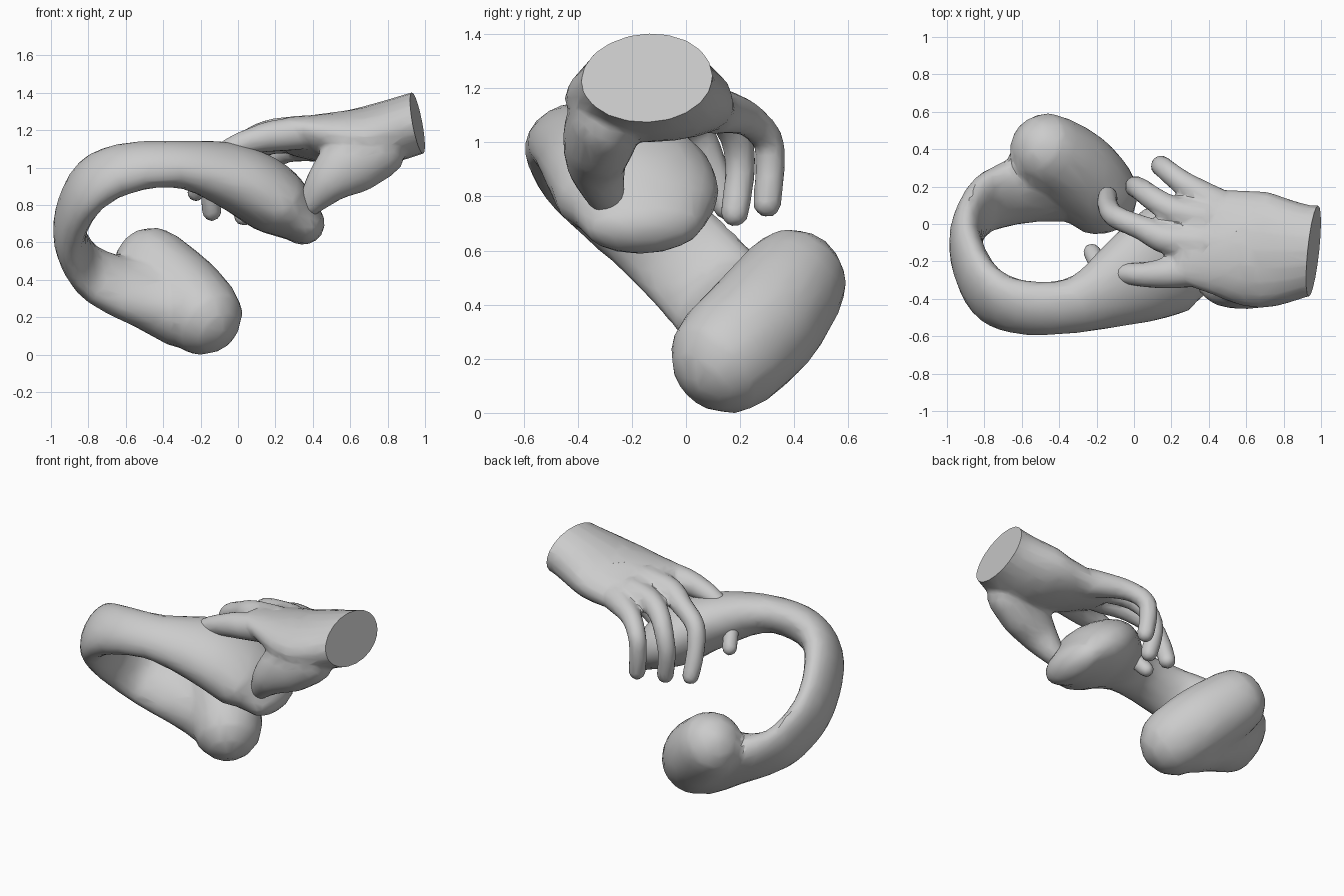
import bpy, bmesh, math
from mathutils import Vector

if "Cube" in bpy.data.objects:
    bpy.data.objects.remove(bpy.data.objects["Cube"])

N = 20


def spline(a, b, c, d, t):
    return 0.5 * (2*b + (c - a)*t + (2*a - 5*b + 4*c - d)*t*t + (3*b - a - 3*c + d)*t**3)


def tube(bm, pts, steps=5):
    """Round-ended loft; point = x, y, z, wide radius, thin radius, tilt of the wide axis in yz."""
    pts = [p if len(p) == 6 else (*p, p[3], 0) for p in pts]
    e = [pts[0]] + pts + [pts[-1]]
    path = []
    for i in range(1, len(e) - 2):
        for s in range(steps):
            path.append([spline(e[i-1][k], e[i][k], e[i+1][k], e[i+2][k], s/steps) for k in range(6)])
    path.append(list(pts[-1]))
    co = [Vector(p[:3]) for p in path]
    rings = []

    def ring(c, t, p, scale):
        a = math.radians(p[5])
        u = Vector((0, math.cos(a), math.sin(a)))
        u = (u - t * u.dot(t)).normalized()
        v = t.cross(u)
        rings.append([bm.verts.new(c + scale * (u*p[3]*math.cos(w) + v*p[4]*math.sin(w)))
                      for w in (2*math.pi*k/N for k in range(N))])

    last = len(co) - 1
    for i, p in enumerate(path):
        t = (co[min(i+1, last)] - co[max(i-1, 0)]).normalized()
        r = min(p[3], p[4])
        if i == 0:
            for w in (80, 55, 28):
                ring(co[i] - t*r*math.sin(math.radians(w)), t, p, math.cos(math.radians(w)))
        ring(co[i], t, p, 1)
        if i == last:
            for w in (28, 55, 80):
                ring(co[i] + t*r*math.sin(math.radians(w)), t, p, math.cos(math.radians(w)))
    for a, b in zip(rings, rings[1:]):
        for k in range(N):
            bm.faces.new((a[k], a[(k+1) % N], b[(k+1) % N], b[k]))
    bm.faces.new(rings[0][::-1])
    bm.faces.new(rings[-1])


def build(name, tubes, voxel, ratio, cut=None):
    """Fuse the tubes into one skin, thin the mesh, and optionally slice it flat."""
    bm = bmesh.new()
    for t in tubes:
        tube(bm, t)
    bmesh.ops.recalc_face_normals(bm, faces=bm.faces)
    me = bpy.data.meshes.new(name)
    bm.to_mesh(me)
    bm.free()
    ob = bpy.data.objects.new(name, me)
    bpy.context.collection.objects.link(ob)
    bpy.ops.object.select_all(action='DESELECT')
    ob.select_set(True)
    bpy.context.view_layer.objects.active = ob
    m = ob.modifiers.new("fuse", 'REMESH')
    m.mode, m.voxel_size = 'VOXEL', voxel
    m = ob.modifiers.new("soften", 'SMOOTH')
    m.factor, m.iterations = 0.5, 5
    m = ob.modifiers.new("thin", 'DECIMATE')
    m.ratio = ratio
    for m in list(ob.modifiers):
        bpy.ops.object.modifier_apply(modifier=m.name)
    if cut:
        me = ob.data
        bm = bmesh.new()
        bm.from_mesh(me)
        res = bmesh.ops.bisect_plane(bm, geom=bm.verts[:] + bm.edges[:] + bm.faces[:],
                                     plane_co=cut[0], plane_no=cut[1], clear_outer=True)
        edges = [g for g in res['geom_cut'] if isinstance(g, bmesh.types.BMEdge)]
        bmesh.ops.contextual_create(bm, geom=edges)
        bmesh.ops.recalc_face_normals(bm, faces=bm.faces)
        bm.to_mesh(me)
        bm.free()
    bpy.ops.object.shade_smooth_by_angle(angle=math.radians(30))
    return ob


# curved handset: earpiece, bent grip, mouthpiece
grip = [(0.345, -0.155, 0.705, 0.235, 0.12, 0), (0.2, -0.18, 0.82, 0.305, 0.185, 0),
        (0.0, -0.29, 0.94, 0.26, 0.18, 10), (-0.3, -0.43, 1.015, 0.16, 0.12, 25),
        (-0.6, -0.445, 0.995, 0.165, 0.115, 40), (-0.8, -0.35, 0.89, 0.195, 0.105, 45),
        (-0.9, -0.11, 0.67, 0.195, 0.09, 45), (-0.83, 0.08, 0.48, 0.2, 0.09, 42),
        (-0.68, 0.16, 0.38, 0.205, 0.12, 40), (-0.45, 0.22, 0.31, 0.23, 0.17, 40),
        (-0.28, 0.2, 0.22, 0.2, 0.19, 40)]
mouthpiece = [(-0.46, 0.39, 0.475, 0.205, 0.21, 0), (-0.31, 0.285, 0.335, 0.225, 0.225, 0),
              (-0.195, 0.16, 0.215, 0.22, 0.22, 0)]
build("handset", [grip, mouthpiece], 0.02, 0.08)

# hand: palm with wrist, thumb, four fingers curled over the handset
palm = [(1.1, -0.13, 1.28, 0.24, 0.168, 0), (0.95, -0.14, 1.235, 0.242, 0.166, 0),
        (0.7, -0.14, 1.165, 0.31, 0.165, 0), (0.48, -0.1, 1.155, 0.29, 0.13, -8),
        (0.3, -0.07, 1.165, 0.26, 0.09, -14)]
thumb = [(0.75, -0.29, 1.1, 0.14, 0.16, 0), (0.6, -0.32, 1.02, 0.135, 0.17, 0),
         (0.48, -0.33, 0.92, 0.11, 0.12, 0), (0.39, -0.3, 0.81, 0.075, 0.07, 0)]
index = [(0.4, -0.24, 1.19, 0.09), (0.2, -0.26, 1.17, 0.085), (0.08, -0.27, 1.145, 0.07),
         (-0.04, -0.265, 1.1, 0.058), (-0.16, -0.25, 1.0, 0.05), (-0.225, -0.15, 0.865, 0.048)]
middle = [(0.38, -0.1, 1.19, 0.09), (0.18, -0.08, 1.175, 0.084), (0.04, -0.02, 1.13, 0.066),
          (-0.1, 0.04, 1.05, 0.06), (-0.14, 0.1, 0.9, 0.056), (-0.14, 0.15, 0.765, 0.053)]
ring_finger = [(0.38, 0.03, 1.16, 0.09), (0.22, 0.07, 1.15, 0.075), (0.11, 0.13, 1.11, 0.066),
               (0.035, 0.185, 1.02, 0.06), (0.005, 0.2, 0.9, 0.056), (0.03, 0.18, 0.74, 0.053)]
little_finger = [(0.45, 0.1, 1.12, 0.09), (0.26, 0.22, 1.09, 0.065), (0.16, 0.3, 1.01, 0.057),
                 (0.145, 0.31, 0.9, 0.055), (0.16, 0.3, 0.775, 0.053)]
build("hand", [palm, thumb, index, middle, ring_finger, little_finger], 0.014, 0.1,
      (Vector((0.96, -0.14, 1.235)), Vector((1, -0.11, 0.19))))
